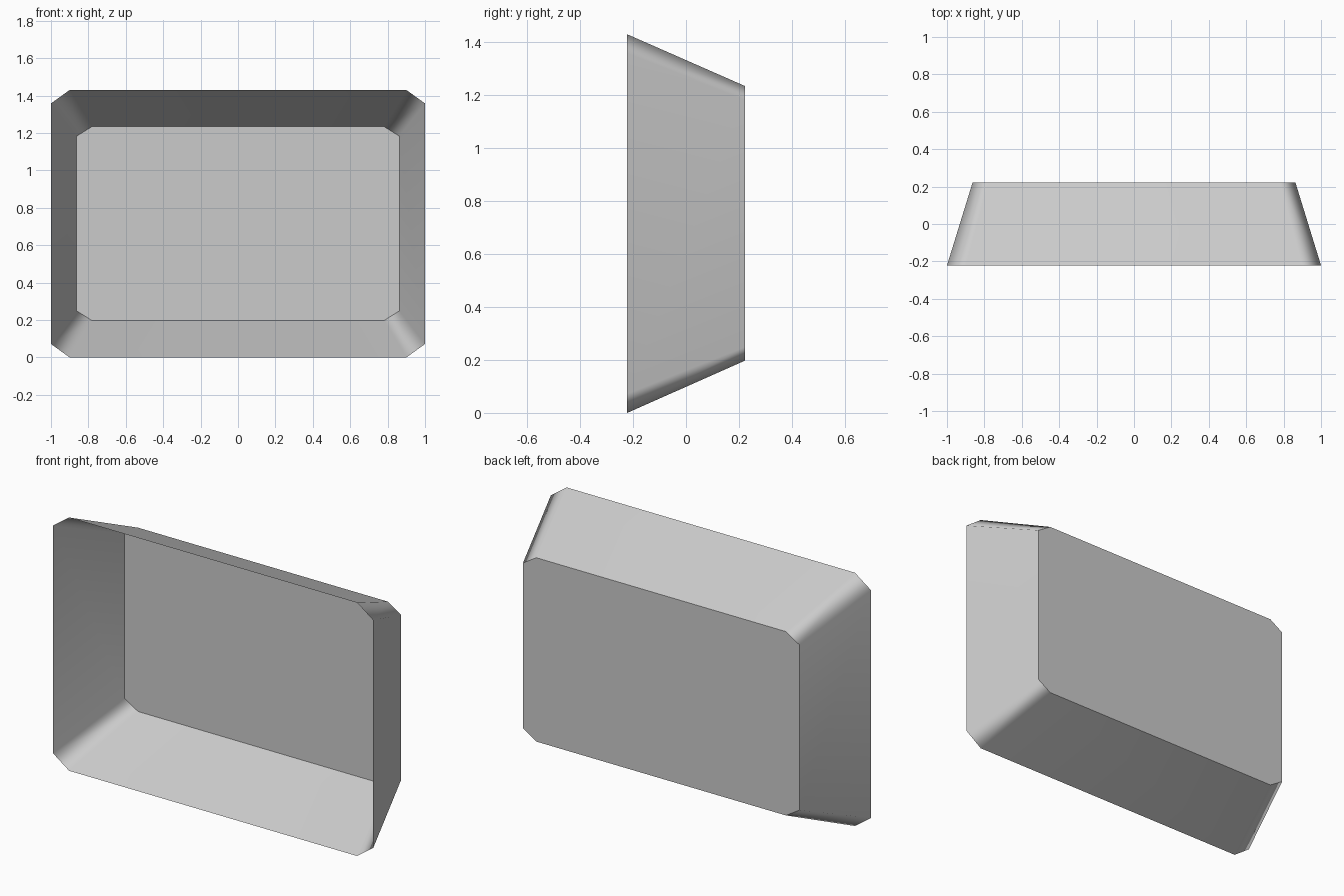
import bpy, bmesh

if "Cube" in bpy.data.objects:
    bpy.data.objects.remove(bpy.data.objects["Cube"])


def chamfered_ring(bm, hx, z0, z1, cx, cz, y):
    """Rectangle with cut corners, counter-clockwise seen from the front."""
    pts = [(-hx + cx, z0), (hx - cx, z0), (hx, z0 + cz), (hx, z1 - cz),
           (hx - cx, z1), (-hx + cx, z1), (-hx, z1 - cz), (-hx, z0 + cz)]
    return [bm.verts.new((x, y, z)) for x, z in pts]


bm = bmesh.new()

# Wide open rim at the front, smaller closed panel at the back
rim = chamfered_ring(bm, 1.0, 0.0, 1.43, 0.10, 0.072, -0.222)
back = chamfered_ring(bm, 0.863, 0.197, 1.235, 0.083, 0.052, 0.222)

# Sloping walls, smooth around the corners
n = len(rim)
for i in range(n):
    j = (i + 1) % n
    wall = bm.faces.new((rim[i], rim[j], back[j], back[i]))
    wall.smooth = True

# Flat back panel with a crisp border
panel = bm.faces.new(list(reversed(back)))
for e in panel.edges:
    e.smooth = False

bm.normal_update()
mesh = bpy.data.meshes.new("open_tray")
bm.to_mesh(mesh)
bm.free()
tray = bpy.data.objects.new("open_tray", mesh)
bpy.context.collection.objects.link(tray)

# Keep the broad walls flat and the shading blend inside the corners
mod = tray.modifiers.new("weighted_normals", 'WEIGHTED_NORMAL')
mod.keep_sharp = True
